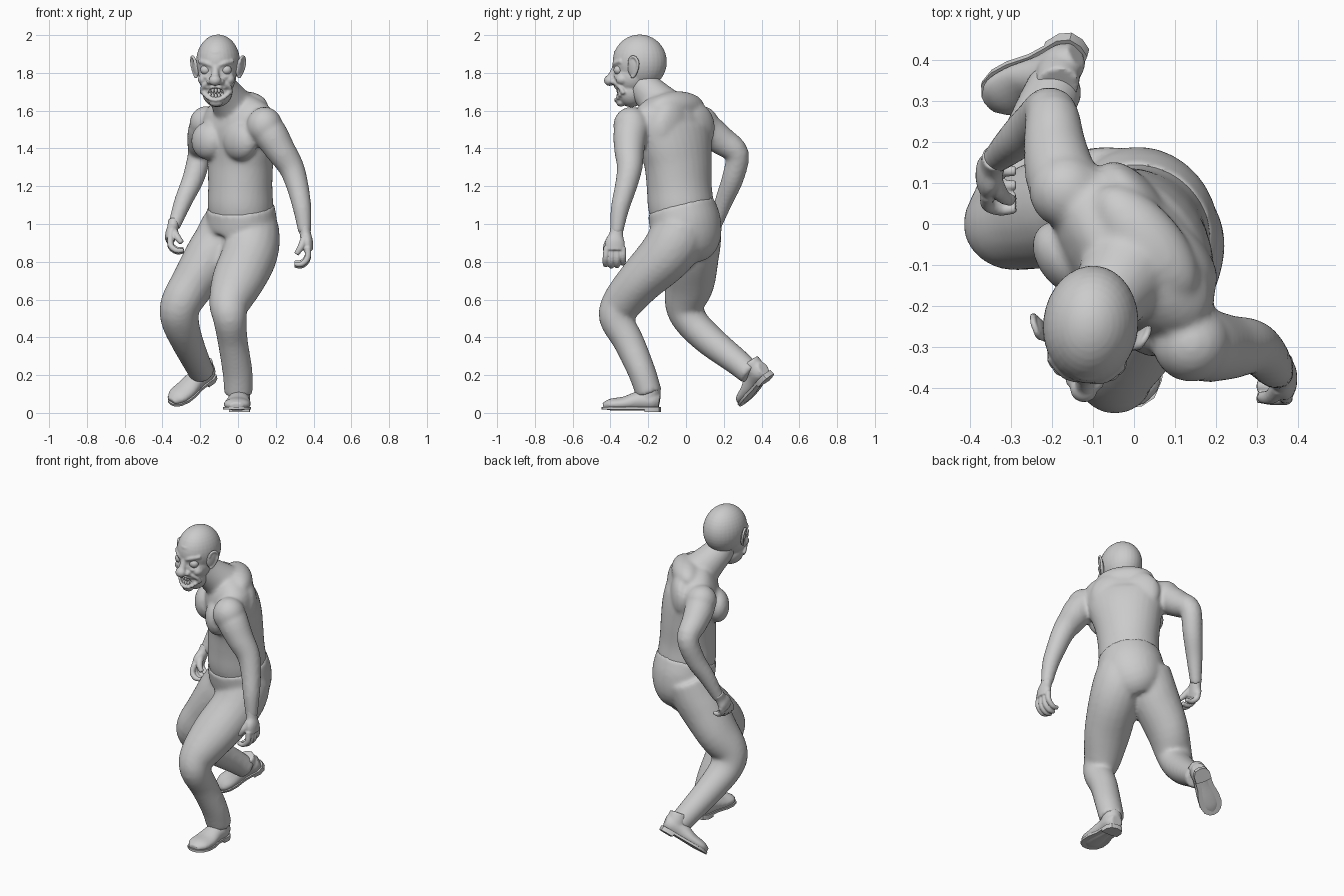
import bpy, bmesh, math
from mathutils import Vector, Matrix

X = Vector((1, 0, 0))
S = Vector((.65, -.76, 0)).normalized()           # shoulder line of the twisted torso
TWIST = Matrix.Rotation(math.atan2(S.y, S.x), 4, 'Z')


def ball(bm, loc, scale, rot=None):
    m = Matrix.Translation(loc) @ (rot or Matrix()) @ Matrix.Diagonal((*scale, 1))
    bmesh.ops.create_uvsphere(bm, u_segments=32, v_segments=20, radius=1, matrix=m)


def tube(bm, pts, ref=X, sides=20, steps=4):
    """Smooth loft through points (x, y, z, radius along ref, other radius)."""
    P = [Vector(p if len(p) == 5 else (*p, p[3])) for p in pts]
    P = [2 * P[0] - P[1]] + P + [2 * P[-1] - P[-2]]
    path = []
    for i in range(1, len(P) - 2):
        a, b, c, d = P[i - 1:i + 3]
        for k in range(steps):
            t = k / steps
            path.append(.5 * (2 * b + (c - a) * t + (2 * a - 5 * b + 4 * c - d) * t * t
                              + (3 * b - a - 3 * c + d) * t ** 3))
    path.append(P[-2])
    rings = []
    for i, p in enumerate(path):
        t = Vector((path[min(i + 1, len(path) - 1)] - path[max(i - 1, 0)])[:3]).normalized()
        u = (ref - ref.dot(t) * t).normalized()
        v = t.cross(u)
        rings.append([bm.verts.new(Vector(p[:3]) + u * p[3] * math.cos(q) + v * p[4] * math.sin(q))
                      for q in (2 * math.pi * j / sides for j in range(sides))])
    for r, s in zip(rings, rings[1:]):
        for j in range(sides):
            bm.faces.new((r[j], r[(j + 1) % sides], s[(j + 1) % sides], s[j]))
    bm.faces.new(rings[0][::-1])
    bm.faces.new(rings[-1])


def finish(bm, name, voxel=0, smooth=0, matrix=None, cutter=None, angle=50):
    bmesh.ops.recalc_face_normals(bm, faces=bm.faces[:])
    if matrix:
        bm.transform(matrix)
    me = bpy.data.meshes.new(name)
    bm.to_mesh(me)
    bm.free()
    ob = bpy.data.objects.new(name, me)
    bpy.context.collection.objects.link(ob)
    bpy.ops.object.select_all(action='DESELECT')
    bpy.context.view_layer.objects.active = ob
    ob.select_set(True)
    if voxel:
        m = ob.modifiers.new("fuse", 'REMESH')
        m.mode, m.voxel_size = 'VOXEL', voxel
    if smooth:
        m = ob.modifiers.new("soften", 'SMOOTH')
        m.factor, m.iterations = .5, smooth
    if cutter:
        m = ob.modifiers.new("cut", 'BOOLEAN')
        m.operation, m.object, m.solver = 'DIFFERENCE', cutter, 'EXACT'
    for m in list(ob.modifiers):
        bpy.ops.object.modifier_apply(modifier=m.name)
    bpy.ops.object.shade_smooth_by_angle(angle=math.radians(angle))
    return ob


# Trousers: pelvis and two bent legs
bm = bmesh.new()
tube(bm, [(.012, -.027, 1.095, .185, .176), (.018, -.003, 1, .194, .183), (.005, .015, .92, .175, .168),
          (-.03, .01, .85, .12, .12)], S, 32)
tube(bm, [(.075, -.02, 1.0, .14), (.072, -.055, .91, .15), (.055, -.12, .82, .148, .142),
          (.0, -.24, .7, .14, .122), (-.045, -.34, .58, .11, .107), (-.043, -.37, .5, .09, .09),
          (-.028, -.305, .38, .08, .082), (-.003, -.235, .22, .08, .074), (.003, -.195, .1, .076, .07)])
tube(bm, [(-.055, .05, .99, .14), (-.1, .045, .9, .14), (-.15, .033, .82, .138, .14), (-.235, .02, .69, .12, .132),
          (-.305, -.005, .57, .108, .106), (-.305, .03, .48, .1, .09), (-.27, .13, .38, .086, .083),
          (-.22, .27, .27, .074, .071), (-.187, .345, .205, .069, .064)])
finish(bm, "trousers", .012, 9)

# Upper body: torso, chest, back, shoulders, neck and arms
bm = bmesh.new()
tube(bm, [(.02, -.01, 1.02, .17, .16), (.013, -.027, 1.1, .178, .17), (.012, -.036, 1.2, .178, .164),
          (.012, -.042, 1.32, .192, .16), (.01, -.055, 1.42, .215, .16), (0, -.07, 1.52, .245, .152),
          (.002, -.06, 1.6, .225, .125), (.01, -.045, 1.66, .13, .09), (.01, -.04, 1.69, .06, .05)], S, 32)
for loc, scale in [((.01, -.225, 1.44), (.115, .07, .105)), ((-.16, -.085, 1.44), (.105, .072, .1)),
                   ((.115, -.07, 1.51), (.12, .055, .13)), ((.005, .055, 1.51), (.12, .055, .13)),
                   ((.03, -.045, 1.625), (.17, .085, .078)), ((.14, -.29, 1.52), (.095, .095, .1)),
                   ((-.165, .08, 1.535), (.092, .09, .09))]:
    ball(bm, loc, scale, TWIST)
tube(bm, [(.01, -.08, 1.57, .13), (-.05, -.16, 1.66, .1, .1), (-.095, -.23, 1.74, .083),
          (-.105, -.245, 1.82, .08)])
tube(bm, [(.1, -.24, 1.53, .085), (.16, -.29, 1.49, .092), (.225, -.3, 1.39, .08), (.282, -.298, 1.3, .068),
          (.315, -.318, 1.2, .059), (.34, -.35, 1.08, .049), (.354, -.368, .95, .034)], Vector((0, 1, 0)))
tube(bm, [(-.14, .06, 1.54, .09), (-.175, .11, 1.5, .088), (-.193, .19, 1.44, .077), (-.202, .27, 1.37, .064),
          (-.237, .247, 1.24, .058), (-.29, .2, 1.12, .048), (-.342, .152, .98, .033)])
finish(bm, "upper_body", .011, 7)


# Hands: palm, four curled fingers and a thumb
def hand(name, w, sx, k, lean):
    def p(x, y, z, r, q=None):
        return (w[0] + x * sx, w[1] + y + lean * z, w[2] + z * k, r, q or r)
    b = bmesh.new()
    tube(b, [p(-.002, 0, .03, .034, .03), p(.003, -.003, -.02, .037, .03), p(.012, -.008, -.06, .052, .031),
             p(.018, -.008, -.105, .052, .026)], Vector((0, 1, 0)))
    for i in range(4):
        o, d = (i - 1.5) * .028 - .008, (0, .008, .006, -.008)[i]
        tube(b, [p(.015, o, -.09, .018), p(.014, o * 1.1, -.145 - d, .0165), p(-.018, o * 1.1, -.178 - d, .015),
                 p(-.055, o * 1.05, -.176 - d, .012)], Vector((0, 1, 0)), 10)
    tube(b, [p(0, -.03, -.04, .022), p(-.02, -.052, -.085, .019), p(-.045, -.052, -.125, .014)],
         Vector((0, 1, 0)), 10)
    finish(b, name, .005, 2)


hand("hand_left", (.354, -.366, .965), 1, 1, .03)
hand("hand_right", (-.342, .152, .995), -1, .76, .35)


# Shoes: upper, sole and heel, toe towards -y
def shoe(name, matrix):
    b = bmesh.new()
    tube(b, [(0, .105, .055, .032, .04), (0, .07, .06, .05, .052), (0, 0, .06, .052, .052),
             (0, -.08, .045, .063, .038), (0, -.15, .04, .06, .032), (0, -.193, .033, .03, .018)])
    tube(b, [(0, .04, .06, .05, .055), (0, .05, .1, .052, .058), (0, .058, .14, .05, .055)])
    finish(b, name + "_upper", .007, 3, matrix)
    half = [(.0, .112), (.032, .104), (.048, .075), (.048, .03), (.05, -.02), (.064, -.08), (.066, -.13),
            (.052, -.175), (.025, -.198), (0, -.202)]
    for part, pts, z0, h in (("_sole", half, .014, .014), ("_heel", half[:4] + [(0, .025)], 0, .016)):
        b = bmesh.new()
        loop = pts + [(-x, y) for x, y in pts[-2:0:-1]]
        f = b.faces.new([b.verts.new((x, y, z0)) for x, y in loop])
        up = bmesh.ops.extrude_face_region(b, geom=[f])['geom']
        bmesh.ops.translate(b, vec=(0, 0, h), verts=[v for v in up if isinstance(v, bmesh.types.BMVert)])
        finish(b, name + part, matrix=matrix, angle=35)


WIDE = Matrix.Diagonal((1.12, 1, 1, 1))
shoe("shoe_left", Matrix.Translation((.004, -.245, .004)) @ Matrix.Rotation(math.radians(-4), 4, 'Z') @ WIDE)
toe = Vector((-.71, -.43, -.52)).normalized()
up = Vector((-.25, -.68, .68))
up = (up - up.dot(toe) * toe).normalized()
M = Matrix((toe.cross(up), -toe, up)).transposed().to_4x4()
shoe("shoe_right", Matrix.Translation((-.206, .4, .138)) @ M)

# Head, modelled facing -y around its own centre
H = Matrix.Translation((-.106, -.25, 1.83)) @ Matrix.Rotation(math.radians(-6), 4, 'Z')


def lip(a):
    x = .07 * math.cos(a)
    return (x, -.119 + 8 * x * x, -.14 + .034 * math.sin(a) + 4 * x * x)


bm = bmesh.new()
ball(bm, (0, -.155, -.135), (.056, .07, .028))
mouth = finish(bm, "mouth_cutter", matrix=H)
mouth.hide_render = True
bm = bmesh.new()
ball(bm, (0, .005, .028), (.116, .144, .145))
ball(bm, (0, -.035, -.05), (.1, .1, .1))
ball(bm, (0, -.04, -.128), (.08, .08, .083))
ball(bm, (0, -.095, -.185), (.038, .025, .024))                     # chin
tube(bm, [(0, -.118, .02, .016), (0, -.135, -.03, .02), (0, -.152, -.065, .024)])
ball(bm, (0, -.155, -.07), (.033, .03, .029))                       # nose bulb
for s in (1, -1):
    ball(bm, (s * .03, -.132, -.076), (.018, .02, .016))            # nostril wing
    ball(bm, (s * .07, -.08, -.065), (.028, .035, .028))            # cheekbone
    tube(bm, [(s * .015, -.127, .008, .013), (s * .05, -.12, .022, .013), (s * .09, -.083, .032, .012)],
         Vector((0, 1, 0)), 12)                                     # brow
    tube(bm, [(s * .025, -.12, -.04, .007), (s * .055, -.116, -.053, .008), (s * .085, -.085, -.04, .007)],
         Vector((0, 1, 0)), 10)                                     # eye bag
    tube(bm, [(s * .03, -.122, -.082, .011), (s * .068, -.098, -.1, .012), (s * .08, -.07, -.14, .01)],
         Vector((0, 1, 0)), 10)                                     # cheek fold
for i in range(20):
    ball(bm, lip(i * math.pi / 10), (.016, .013, .01))              # lips
for z in (.06, .085):
    tube(bm, [(-.055, -.103, z, .005), (0, -.129, z - .006, .005), (.055, -.103, z, .005)],
         Vector((0, 0, 1)), 8)                                      # forehead wrinkles
finish(bm, "head", .006, 3, H, mouth)
bpy.data.objects.remove(mouth)

# Eyes, teeth and ears
bm = bmesh.new()
for s in (1, -1):
    ball(bm, (s * .054, -.102, -.014), (.029, .026, .026))
finish(bm, "eyes", matrix=H)
bm = bmesh.new()
for row in (1, -1):
    for i in range(7):
        x = (i - 3) * .0165
        ball(bm, (x, -.11 + 8 * x * x, -.138 + row * .015 + 4 * x * x), (.0085, .009, .016))
finish(bm, "teeth", matrix=H)
bm = bmesh.new()
for s in (1, -1):
    R = Matrix.Rotation(s * math.radians(9), 4, 'Y') @ Matrix.Rotation(math.radians(-s * 25), 4, 'Z')
    ball(bm, (s * .118, -.02, .0), (.012, .031, .055), R)
    rim = [(0, -.022, .02), (0, -.012, .05), (0, .015, .055), (0, .034, .025), (0, .026, -.015), (0, .005, -.05),
           (0, -.01, -.052)]
    tube(bm, [(*(Matrix.Translation((s * .124, -.02, 0)) @ R @ Vector(p)), .008) for p in rim], X, 10)
finish(bm, "ears", .005, 2, H)
